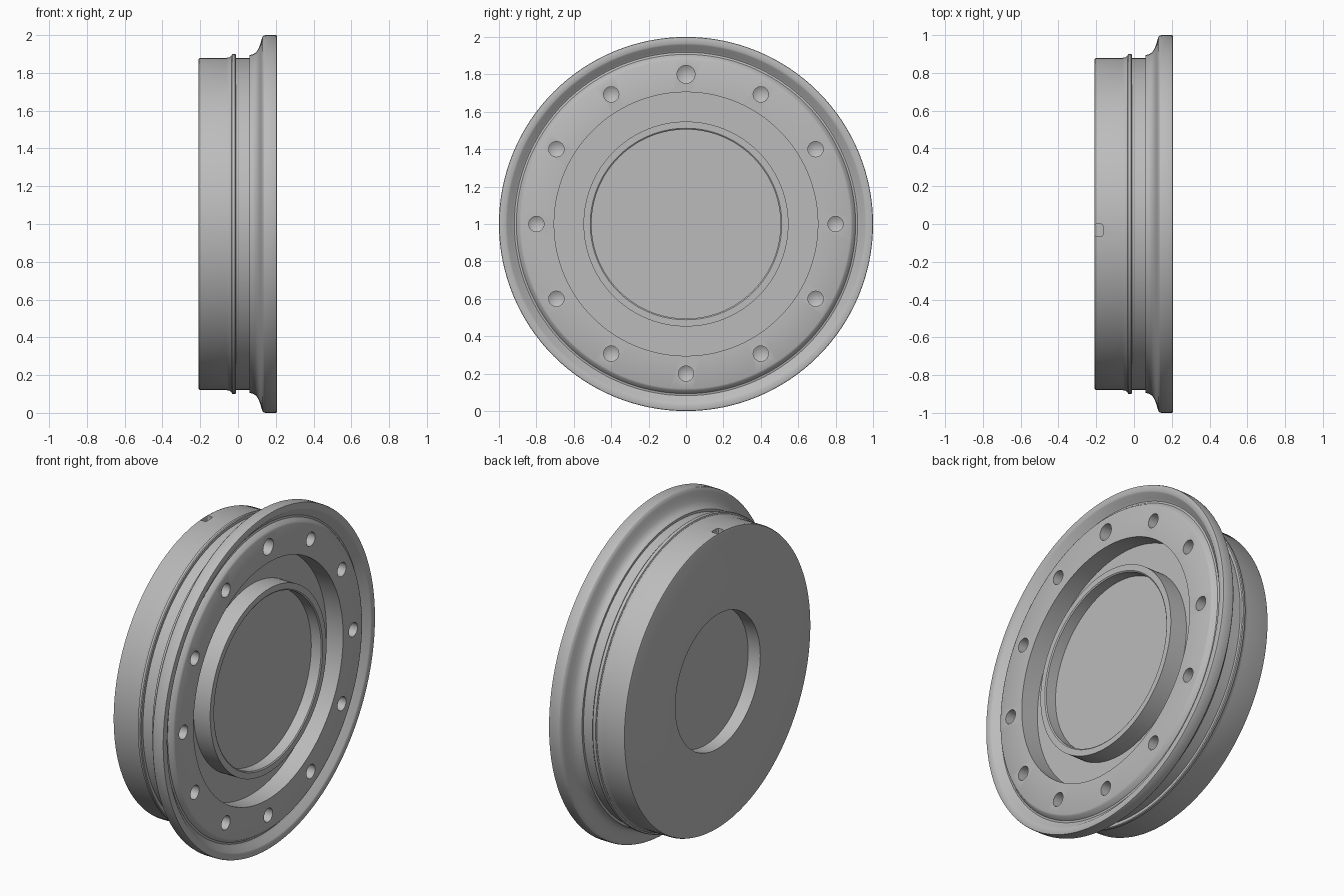
import bpy, bmesh, math
from mathutils import Matrix, Vector

cube = bpy.data.objects.get("Cube")
if cube:
    bpy.data.objects.remove(cube, do_unlink=True)

grey = bpy.data.materials.new("machined grey")
grey.use_nodes = True
grey.diffuse_color = (0.5, 0.5, 0.5, 1)
grey.node_tree.nodes["Principled BSDF"].inputs["Base Color"].default_value = (0.5, 0.5, 0.5, 1)

CENTRE = Vector((0, 0, 1))


def lathe(name, profile, steps=128):
    """Spin (x, radius) points round the wheel axis; the ends lie on the axis."""
    bm = bmesh.new()
    verts = [bm.verts.new((x, 0, r)) for x, r in profile]
    edges = [bm.edges.new(pair) for pair in zip(verts, verts[1:])]
    bmesh.ops.spin(bm, geom=verts + edges, cent=(0, 0, 0), axis=(1, 0, 0),
                   angle=math.tau, steps=steps, use_duplicate=False)
    bmesh.ops.remove_doubles(bm, verts=bm.verts, dist=1e-5)
    bmesh.ops.recalc_face_normals(bm, faces=bm.faces)
    mesh = bpy.data.meshes.new(name)
    bm.to_mesh(mesh)
    bm.free()
    mesh.materials.append(grey)
    obj = bpy.data.objects.new(name, mesh)
    bpy.context.collection.objects.link(obj)
    obj.location = CENTRE
    return obj


def cut(target, cutter):
    """Subtract the cutter and throw it away."""
    cutter.hide_render = True
    mod = target.modifiers.new("cut", 'BOOLEAN')
    mod.operation = 'DIFFERENCE'
    mod.solver = 'EXACT'
    mod.object = cutter
    bpy.context.view_layer.update()
    bpy.context.view_layer.objects.active = target
    bpy.ops.object.modifier_apply(modifier=mod.name)
    bpy.data.objects.remove(cutter, do_unlink=True)


# Back face with its round pocket, then the drum, bead and grooved neck
back = [(-0.13, 0), (-0.13, 0.4), (-0.21, 0.4), (-0.21, 0.867),
        (-0.207, 0.876), (-0.198, 0.88)]
drum = [(-0.06, 0.88), (-0.045, 0.883), (-0.035, 0.89), (-0.032, 0.898),
        (-0.026, 0.901), (-0.016, 0.901), (-0.011, 0.897), (-0.011, 0.88),
        (0.06, 0.88), (0.06, 0.894)]
# Flared flange with its face groove
flange = [(0.08, 0.899), (0.095, 0.908), (0.107, 0.925), (0.118, 0.953),
          (0.125, 0.977), (0.13, 0.991), (0.137, 0.998), (0.145, 1.0),
          (0.2, 1.0), (0.205, 0.998), (0.207, 0.99), (0.207, 0.965),
          (0.203, 0.957), (0.175, 0.93), (0.168, 0.918), (0.171, 0.907),
          (0.195, 0.89), (0.2, 0.88)]
# Bolt face, ring channel, raised hub ring and hub floor
front = [(0.2, 0.705), (0.09, 0.705), (0.09, 0.548), (0.2, 0.548),
         (0.2, 0.512), (0.195, 0.505), (0.13, 0.505), (0.13, 0)]
wheel = lathe("wheel_hub", back + drum + flange + front)

# Twelve drilled bolt holes, the top one larger
for i in range(12):
    r = 0.048 if i == 0 else 0.041
    drill = lathe("bolt_hole_cutter", [(0.25, 0), (0.25, r), (0.1, r), (0.1 - r * 0.6, 0)], 24)
    a = math.tau * i / 12
    drill.location = CENTRE + 0.8 * Vector((0, math.sin(a), math.cos(a)))
    cut(wheel, drill)

# Small locating notch on top of the drum
bm = bmesh.new()
bmesh.ops.create_cube(bm, size=1, matrix=Matrix.Diagonal((0.042, 0.065, 0.08, 1)))
upright = [e for e in bm.edges if abs(e.verts[0].co.z - e.verts[1].co.z) > 0.05]
bmesh.ops.bevel(bm, geom=upright, offset=0.01, segments=3, affect='EDGES', profile=0.5)
mesh = bpy.data.meshes.new("notch_cutter")
bm.to_mesh(mesh)
bm.free()
mesh.materials.append(grey)
notch = bpy.data.objects.new("notch_cutter", mesh)
bpy.context.collection.objects.link(notch)
notch.location = (-0.186, -0.033, 1.885)
cut(wheel, notch)

# Smooth turned surfaces with crisp edges
bpy.ops.object.select_all(action='DESELECT')
wheel.select_set(True)
bpy.context.view_layer.objects.active = wheel
bpy.ops.object.shade_smooth_by_angle(angle=math.radians(30))
